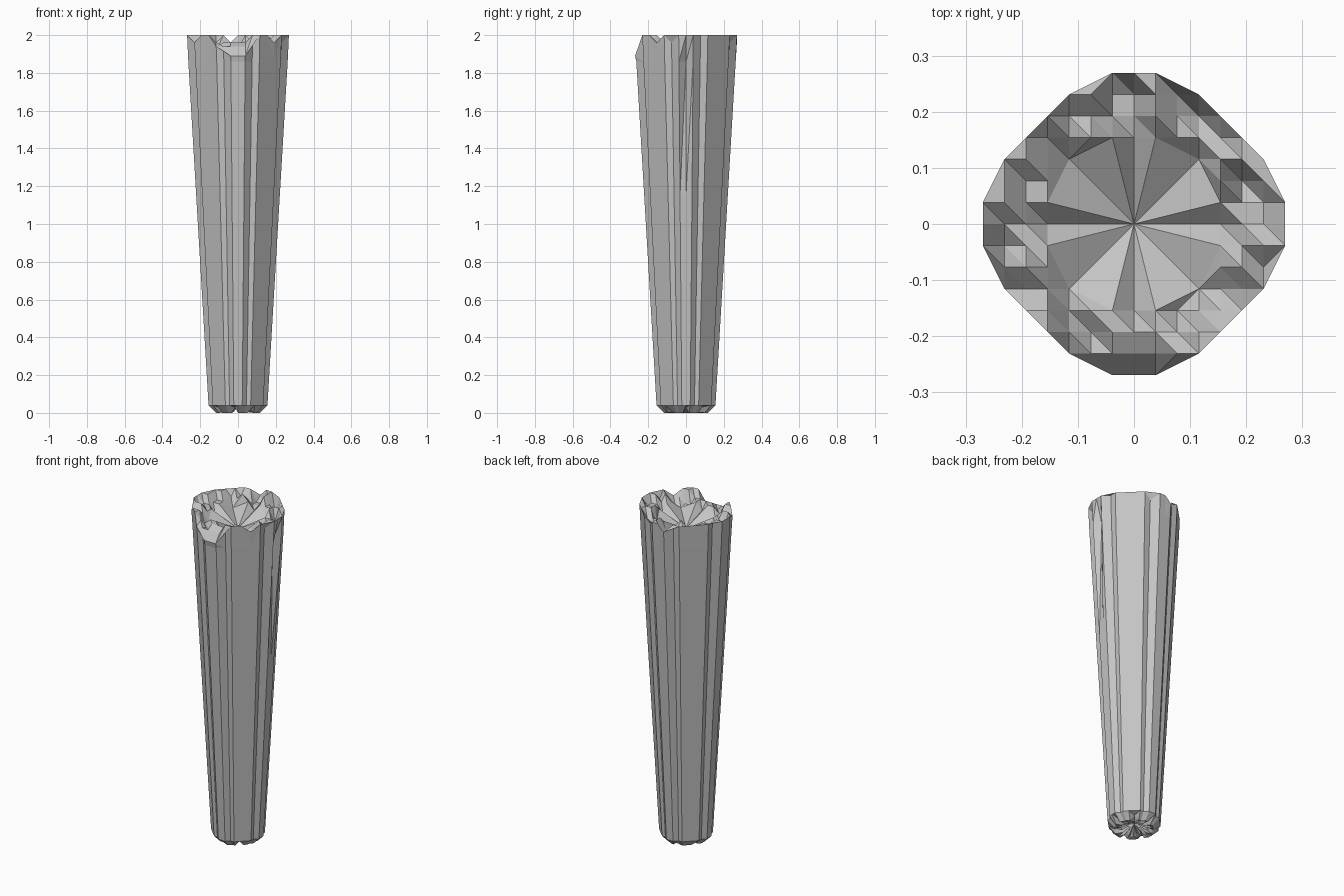
import bpy, bmesh, math, random
from mathutils import Vector
from mathutils.geometry import delaunay_2d_cdt

if "Cube" in bpy.data.objects:
    bpy.data.objects.remove(bpy.data.objects["Cube"])

random.seed(4)
U = 0.0385          # grid step of the rough crown
CROWN = 1.92

stone = bpy.data.materials.new("grey_stone")
stone.diffuse_color = (0.55, 0.55, 0.55, 1)
stone.use_nodes = True
stone.node_tree.nodes["Principled BSDF"].inputs["Base Color"].default_value = stone.diffuse_color


def inside(i, j):
    """Twelve-sided outline on the grid."""
    a, b = abs(i), abs(j)
    return a + b <= 9 and 2 * a + b <= 15 and a + 2 * b <= 15


def edge(i, j):
    return inside(i, j) and any(
        not inside(i + a, j + b) for a, b in ((1, 0), (-1, 0), (0, 1), (0, -1)))


def in_bowl(i, j):
    """Strict inside of the eight-sided bowl mouth."""
    a, b = abs(i), abs(j)
    return 3 * a + b < 12 and a + 3 * b < 12


def crown_height(i, j):
    if (i, j) == (0, 0):
        return 1.87
    if max(abs(i), abs(j)) <= 4 and 3 * max(abs(i), abs(j)) + min(abs(i), abs(j)) <= 12:
        return CROWN
    if j <= -6 and -3 <= i <= 1:          # low chip at the front
        return 1.89 if j == -7 else 1.94
    if edge(i, j):
        return random.choice((2.0, 2.0, 1.96))
    return random.choice((2.0, 1.962, 1.962, 1.93))


cells = [(i, j) for i in range(-7, 8) for j in range(-7, 8) if inside(i, j)]
outline = sorted((c for c in cells if edge(*c)), key=lambda c: math.atan2(c[1], c[0]))

bm = bmesh.new()

# rough crown with a shallow bowl
pts = [c for c in cells if c == (0, 0) or not in_bowl(*c)]
flat, _, tris, _, _, _ = delaunay_2d_cdt([Vector(p) for p in pts], [], [], 0, 1e-4)
top = {}
verts = []
for p in flat:
    key = (round(p.x), round(p.y))
    v = bm.verts.new((key[0] * U, key[1] * U, crown_height(*key)))
    top[key] = v
    verts.append(v)
for t in tris:
    bm.faces.new([verts[k] for k in t])


def ring(scale, z_of):
    out = []
    for n, (i, j) in enumerate(outline):
        out.append(bm.verts.new((i * U * scale, j * U * scale, z_of(n))))
    return out


def taper(z):
    return 4.05 / 7 + (1 - 4.05 / 7) * (z - 0.04) / 1.93


def bridge(lower, upper):
    """Triangulated strip between two rings, with varied diagonals."""
    n = len(lower)
    for k in range(n):
        a, b = lower[k], lower[(k + 1) % n]
        c, d = upper[(k + 1) % n], upper[k]
        if k % 3:
            bm.faces.new((a, b, c))
            bm.faces.new((a, c, d))
        else:
            bm.faces.new((a, b, d))
            bm.faces.new((b, c, d))


# tapered shaft
foot = ring(taper(0.04), lambda n: 0.04)
middle = ring(taper(1.15), lambda n: 1.15)
neck = ring(taper(1.86), lambda n: 1.86)
lip = [top[c] for c in outline]
bridge(foot, middle)
bridge(middle, neck)
bridge(neck, lip)

# shallow groove down the right side
for n, c in enumerate(outline):
    if c == (7, 0):
        neck[n].co.x -= U * 0.8

# chipped base with a small hollow
base = ring(3.0 / 7, lambda n: 0.03 if n % 5 == 2 else 0.0)
hollow = ring(2.0 / 7, lambda n: 0.02 if n % 2 else 0.005)
bridge(base, foot)
bridge(hollow, base)
centre = bm.verts.new((0, 0, 0.04))
for k in range(len(hollow)):
    bm.faces.new((centre, hollow[(k + 1) % len(hollow)], hollow[k]))

bmesh.ops.recalc_face_normals(bm, faces=bm.faces[:])
mesh = bpy.data.meshes.new("tapered_pillar")
bm.to_mesh(mesh)
bm.free()
mesh.materials.append(stone)
pillar = bpy.data.objects.new("tapered_pillar", mesh)
bpy.context.collection.objects.link(pillar)
